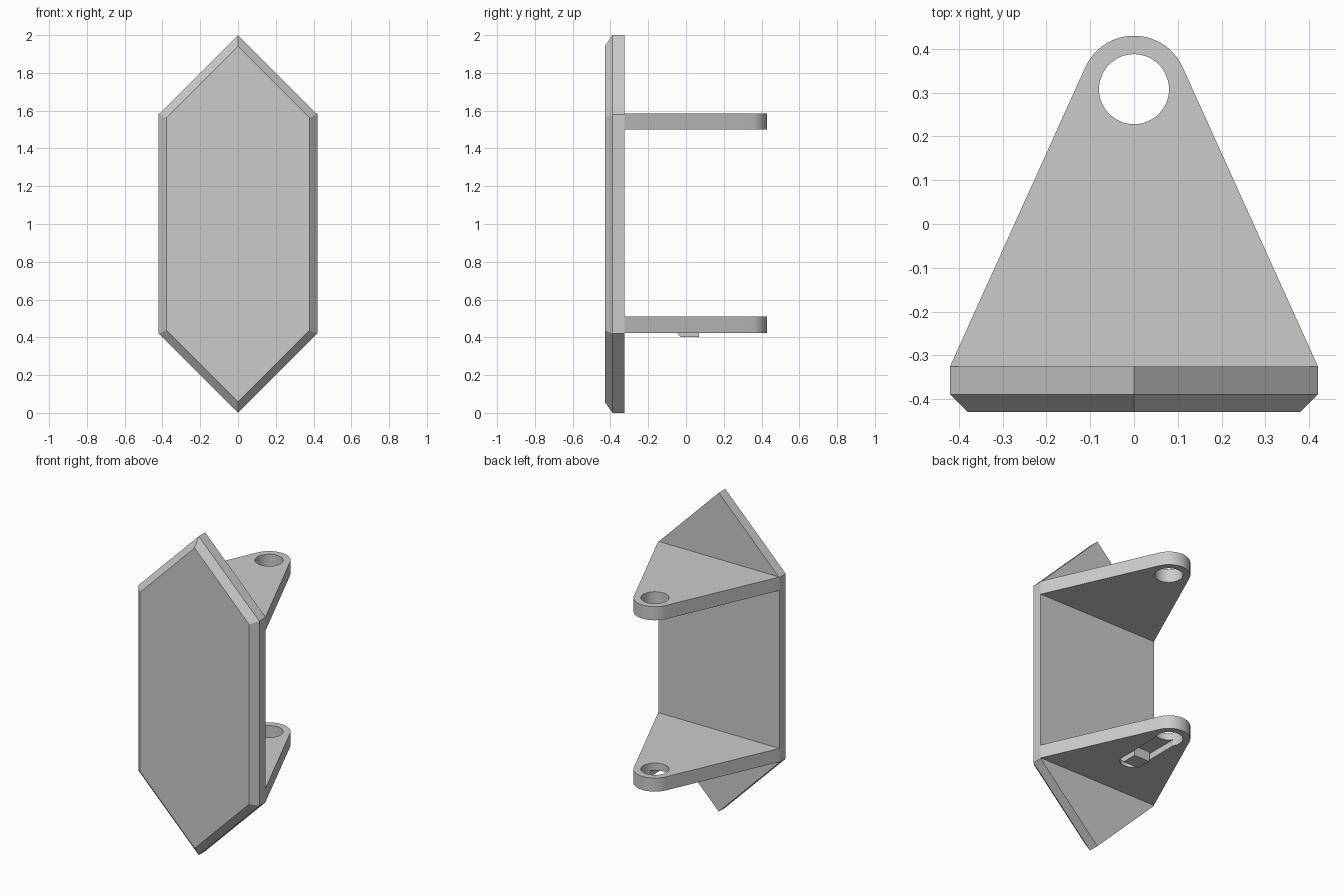
import bpy, bmesh
from math import pi, cos, sin, atan2, acos, hypot

cube = bpy.data.objects.get("Cube")
if cube:
    bpy.data.objects.remove(cube, do_unlink=True)

grey = bpy.data.materials.new("plain_grey")
grey.use_nodes = True
grey.diffuse_color = (0.6, 0.6, 0.6, 1)
grey.node_tree.nodes["Principled BSDF"].inputs["Base Color"].default_value = (0.6, 0.6, 0.6, 1)

HALF_W, BACK_Y, FRONT_Y = 0.42, -0.325, -0.43
EYE_Y, EYE_R, HOLE_R = 0.308, 0.122, 0.08
LUG_T = 0.085


def prism(name, outline, offset):
    """Extrude a closed outline of 3D points along an offset vector."""
    bm = bmesh.new()
    face = bm.faces.new([bm.verts.new(p) for p in outline])
    grown = bmesh.ops.extrude_face_region(bm, geom=[face])["geom"]
    bmesh.ops.translate(bm, vec=offset, verts=[v for v in grown if isinstance(v, bmesh.types.BMVert)])
    bmesh.ops.recalc_face_normals(bm, faces=bm.faces)
    mesh = bpy.data.meshes.new(name)
    bm.to_mesh(mesh)
    bm.free()
    obj = bpy.data.objects.new(name, mesh)
    bpy.context.collection.objects.link(obj)
    mesh.materials.append(grey)
    return obj


def arc(cy, r, a0, a1, z, n=32):
    angles = [a0 + (a1 - a0) * i / n for i in range(n + 1)]
    return [(r * cos(a), cy + r * sin(a), z) for a in angles]


def select(obj):
    bpy.ops.object.select_all(action='DESELECT')
    obj.select_set(True)
    bpy.context.view_layer.objects.active = obj


def cut(obj, cutter):
    cutter.hide_render = True
    mod = obj.modifiers.new("cut", 'BOOLEAN')
    mod.operation, mod.object, mod.solver = 'DIFFERENCE', cutter, 'EXACT'
    select(obj)
    bpy.ops.object.modifier_apply(modifier=mod.name)
    bpy.data.objects.remove(cutter, do_unlink=True)


def lug(name, z, slotted=False):
    # Triangular arm whose sides run tangent into a rounded eye
    dx, dy = HALF_W, BACK_Y - EYE_Y
    a = atan2(dy, dx) + acos(EYE_R / hypot(dx, dy))
    outline = [(-HALF_W, BACK_Y, z), (HALF_W, BACK_Y, z)] + arc(EYE_Y, EYE_R, a, pi - a, z)
    obj = prism(name, outline, (0, 0, LUG_T))
    cut(obj, prism("hole_cutter", arc(EYE_Y, HOLE_R, 0, 2 * pi, z - 0.1, 64)[:-1], (0, 0, 0.3)))
    if slotted:
        # Shallow round-ended channel under the arm, leading into the hole
        r, zs = 0.068, z - 0.05
        slot = arc(-0.02, r, pi, 2 * pi, zs) + [(r, EYE_Y, zs), (-r, EYE_Y, zs)]
        cut(obj, prism("slot_cutter", slot, (0, 0, 0.09)))
    select(obj)
    bpy.ops.object.shade_smooth_by_angle(angle=pi / 6)
    return obj


# Face plate: pointed hexagon with a chamfered front edge
hexagon = [(0, 2), (HALF_W, 1.58), (HALF_W, 0.42), (0, 0), (-HALF_W, 0.42), (-HALF_W, 1.58)]
plate = prism("face_plate", [(x, BACK_Y, z) for x, z in hexagon], (0, FRONT_Y - BACK_Y, 0))
bm = bmesh.new()
bm.from_mesh(plate.data)
rim = [e for e in bm.edges if all(v.co.y < FRONT_Y + 0.01 for v in e.verts)]
bmesh.ops.bevel(bm, geom=rim, offset=0.041, segments=1, affect='EDGES')
bm.to_mesh(plate.data)
bm.free()

# Two lugs behind the plate
lug("upper_lug", 1.499)
lug("lower_lug", 0.424, slotted=True)

# Ramped catch in the channel of the lower lug
w = 0.055
catch = [(-0.085, 0.466), (-0.028, 0.402), (0.07, 0.402), (0.07, 0.466)]
prism("latch_catch", [(-w, y, z) for y, z in catch], (2 * w, 0, 0))
